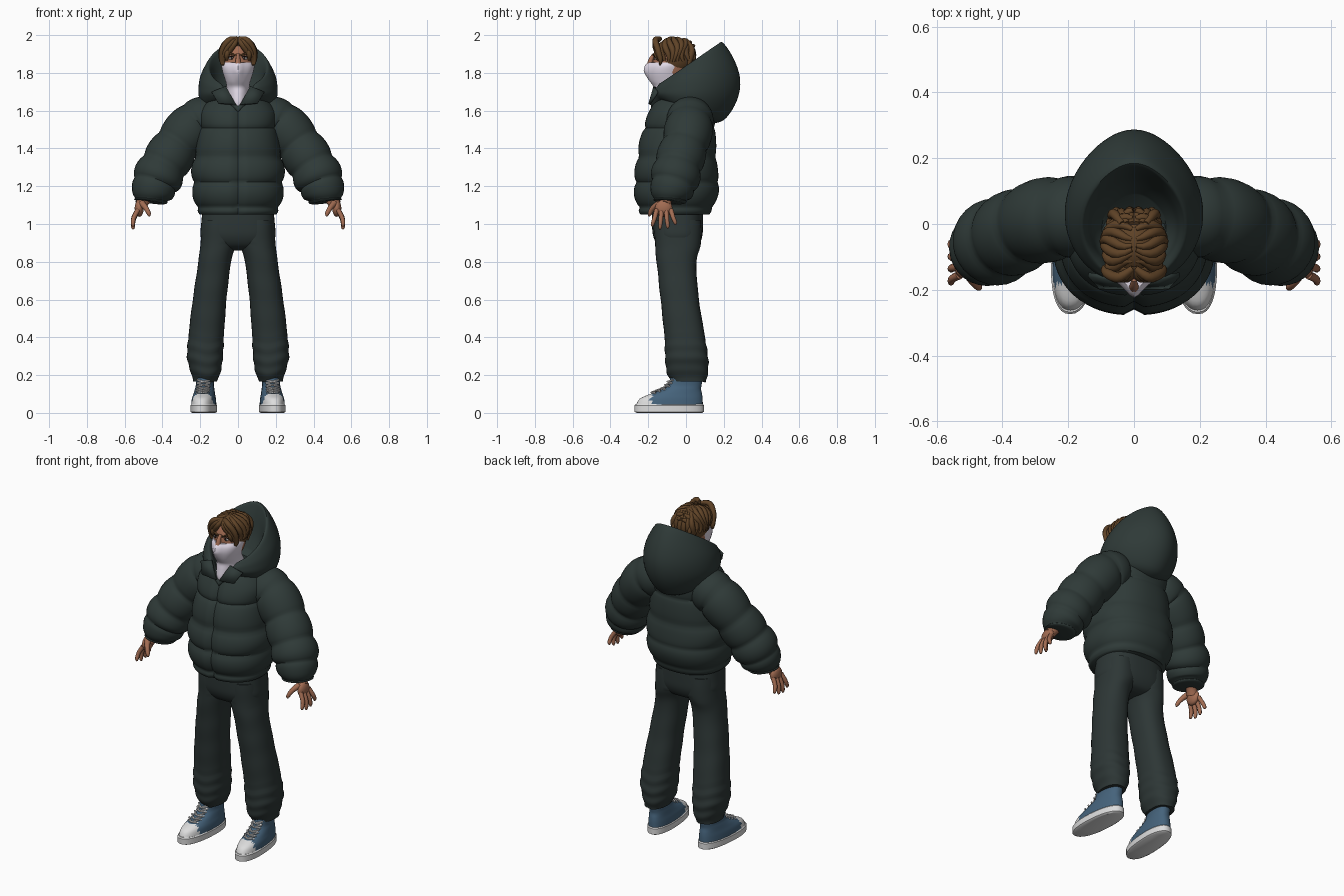
import bpy, bmesh, math
from mathutils import Vector, Matrix

if "Cube" in bpy.data.objects:
    bpy.data.objects.remove(bpy.data.objects["Cube"])


def material(name, r, g, b):
    m = bpy.data.materials.new(name)
    m.use_nodes = True
    m.diffuse_color = (r, g, b, 1)
    bsdf = m.node_tree.nodes["Principled BSDF"]
    bsdf.inputs["Base Color"].default_value = (r, g, b, 1)
    bsdf.inputs["Roughness"].default_value = 0.8
    return m


JACKET = material("dark green padding", .028, .042, .039)
PANTS = material("dark trouser cloth", .026, .037, .036)
SKIN = material("skin", .36, .15, .085)
HAIR = material("brown hair", .115, .056, .02)
MASK = material("pale lilac cloth", .76, .70, .80)
CANVAS = material("blue canvas", .06, .125, .2)
RUBBER = material("white rubber", .72, .72, .72)
DARK = material("dark eye", .02, .012, .01)


def finish(name, bm, mats, mirror=False, angle=50):
    bmesh.ops.recalc_face_normals(bm, faces=bm.faces)
    me = bpy.data.meshes.new(name)
    bm.to_mesh(me)
    bm.free()
    ob = bpy.data.objects.new(name, me)
    bpy.context.collection.objects.link(ob)
    for m in mats:
        me.materials.append(m)
    bpy.ops.object.select_all(action='DESELECT')
    ob.select_set(True)
    bpy.context.view_layer.objects.active = ob
    bpy.ops.object.shade_smooth_by_angle(angle=math.radians(angle))
    if mirror:
        ob.modifiers.new("Mirror", 'MIRROR').use_mirror_merge = False
    return ob


def resample(keys, steps):
    """Smooth curve through tuples of any length."""
    out = []
    for i in range(len(keys) - 1):
        a, b, c, d = (keys[max(0, min(len(keys) - 1, i + k))] for k in (-1, 0, 1, 2))
        for s in range(steps):
            t = s / steps
            out.append(tuple(q + .5 * t * (r - p + t * (2 * p - 5 * q + 4 * r - u + t * (3 * (q - r) + u - p)))
                             for p, q, r, u in zip(a, b, c, d)))
    return out + [tuple(keys[-1])]


def loft(bm, rings):
    rows = [[bm.verts.new(p) for p in r] for r in rings]
    for a, b in zip(rows, rows[1:]):
        for i in range(len(a)):
            j = (i + 1) % len(a)
            bm.faces.new((a[i], a[j], b[j], b[i]))
    bm.faces.new(rows[0])
    bm.faces.new(rows[-1])


def ring(z, w, front, back, xc=0, n=40, power=2.3):
    pts = []
    for i in range(n):
        t = math.tau * i / n
        s, c = (math.copysign(abs(f) ** (2 / power), f) for f in (math.sin(t), math.cos(t)))
        pts.append(Vector((xc + w * s, (front + back) / 2 - (back - front) / 2 * c, z)))
    return pts


def tube(bm, path, sides=10):
    """Path rows are x, y, z, radius."""
    pts = [Vector(p[:3]) for p in path]
    rings = []
    for i, p in enumerate(pts):
        d = (pts[min(i + 1, len(pts) - 1)] - pts[max(i - 1, 0)]).normalized()
        side = d.cross(Vector((0, 1, 0)) if abs(d.y) < .9 else Vector((1, 0, 0))).normalized()
        up = side.cross(d)
        rings.append([p + path[i][3] * (side * math.cos(a) + up * math.sin(a))
                      for a in (math.tau * k / sides for k in range(sides))])
    loft(bm, rings)


def ball(bm, loc, size, u=24, v=16):
    return bmesh.ops.create_uvsphere(bm, u_segments=u, v_segments=v, radius=1,
                                     matrix=Matrix.Translation(loc) @ Matrix.Diagonal((*size, 1)))["verts"]


def puff(v, seams):
    for a, b in zip(seams, seams[1:]):
        if a <= v <= b:
            return math.sqrt(max(0, math.sin(math.pi * (v - a) / (b - a))))
    return 0


# Padded jacket body with a zip crease down the front
bm = bmesh.new()
body = [(1.05, .205, -.245, .125), (1.12, .235, -.27, .16), (1.2, .245, -.28, .178), (1.3, .247, -.272, .168),
        (1.43, .22, -.25, .16), (1.52, .21, -.228, .158), (1.6, .2, -.195, .15), (1.66, .155, -.162, .11),
        (1.7, .08, -.11, .04)]
rings = []
for z, w, f, b in resample(body, 8):
    k = .92 + .08 * puff(z, (1.04, 1.085, 1.22, 1.355, 1.51, 1.66))
    r = ring(z, w * k, f * k, b * k, n=64)
    for p in r:
        if p.y < 0:
            p.y += .018 * math.exp(-(p.x / .014) ** 2)
    rings.append(r)
loft(bm, rings)
finish("jacket_body", bm, [JACKET])

# Padded sleeves
bm = bmesh.new()
arm = resample([(.13, .02, 1.56, .115), (.22, .02, 1.535, .13), (.31, .0, 1.435, .128), (.38, -.035, 1.33, .13),
                (.43, -.06, 1.235, .132), (.455, -.08, 1.16, .11), (.462, -.085, 1.115, .085)], 10)
seams = (0, .17, .36, .54, .72, .93, 1)
tube(bm, [(x, y, z, r * (.86 + .14 * puff(i / (len(arm) - 1), seams)))
          for i, (x, y, z, r) in enumerate(arm)], 28)
finish("sleeves", bm, [JACKET], True)

# Open hood: outer shell, rim, then the lining
bm = bmesh.new()
hood = [(.12, -.12, 1.66, .11, 1.53), (.18, -.16, 1.67, .2, 1.55), (.212, -.185, 1.69, .268, 1.65),
        (.214, -.185, 1.71, .287, 1.76), (.2, -.178, 1.72, .255, 1.87), (.166, -.168, 1.725, .192, 1.962),
        (.145, -.15, 1.715, .165, 1.92), (.13, -.13, 1.69, .13, 1.79), (.1, -.1, 1.67, .09, 1.71)]
rings = []
for w, fy, fz, by, bz in resample(hood, 5):
    r = []
    for i in range(56):
        t = math.tau * i / 56
        s = (1 - math.cos(t)) / 2
        x = w * math.sin(t) * (1 - .22 * s ** 3)
        notch = .095 * max(0, 1 - abs(x) / .09) if s < .5 else 0
        r.append((x, fy + (by - fy) * s, fz + (bz - fz) * s - notch))
    rings.append(r)
loft(bm, rings)
finish("hood", bm, [JACKET])

# Collar flaps
bm = bmesh.new()
bm.faces.new([bm.verts.new(p) for p in
              ((.065, -.172, 1.73), (.012, -.2, 1.635), (.105, -.198, 1.64), (.14, -.16, 1.7))])
ob = finish("collar_flaps", bm, [JACKET], True)
ob.modifiers.new("Thickness", 'SOLIDIFY').thickness = .014

# Trousers: hips and two loose legs bunched at the cuffs
bm = bmesh.new()
hips = [(1.1, .185, -.18, .09), (1.0, .195, -.18, .09), (.93, .197, -.172, .085), (.88, .16, -.14, .06), (.86, .06, -.08, .02)]
loft(bm, [ring(*k, power=2.6) for k in resample(hips, 5)])
finish("trouser_hips", bm, [PANTS])
bm = bmesh.new()
leg = [(1.02, .02, .19, -.17, .08), (.9, .01, .199, -.165, .08), (.8, .035, .21, -.155, .055), (.6, .06, .238, -.133, .07),
       (.42, .073, .26, -.115, .1), (.29, .08, .27, -.11, .118), (.22, .09, .255, -.1, .115), (.165, .112, .238, -.07, .105)]
rings = []
for z, xi, xo, f, b in resample(leg, 9):
    fold = 1 + (.022 * math.sin(z * 95) if z < .4 else .008 * math.sin(z * 40))
    r = ring(z, (xo - xi) / 2 * fold, f * fold, b * fold, (xi + xo) / 2, 32)
    for p in r:
        p.z += .012 * math.sin(p.x * 30) * (.17 < z < .9)
    rings.append(r)
loft(bm, rings)
finish("trouser_legs", bm, [PANTS], True)


# Shoes, turned slightly outwards
def shoe_rings(keys):
    rings = [ring(*k, .175, 36, 2.3) for k in keys]
    for p in (p for r in rings for p in r):
        p.x += -.07 * p.y
    return rings


bm = bmesh.new()
loft(bm, shoe_rings([(0, .06, -.26, .085), (.006, .069, -.273, .095), (.04, .069, -.274, .095), (.046, .064, -.268, .09)]))
finish("shoe_soles", bm, [RUBBER], True, 35)
bm = bmesh.new()
upper = [(.04, .065, -.265, .089), (.075, .062, -.245, .088), (.1, .056, -.19, .085), (.125, .051, -.125, .08),
         (.15, .047, -.095, .083), (.2, .05, -.08, .09)]
loft(bm, shoe_rings(resample(upper, 4)))
for f in bm.faces:
    f.material_index = int(f.calc_center_median().y < -.185)
finish("shoe_uppers", bm, [CANVAS, RUBBER], True)
bm = bmesh.new()
for i, (y, z) in enumerate(((-.18, .106), (-.155, .116), (-.13, .127), (-.108, .145), (-.095, .162))):
    for s in (-1, 1):
        xc = .175 - .07 * y
        tube(bm, [(xc - s * .034, y + .026, z + .012, .005), (xc, y - .003, z + .003, .005),
                  (xc + s * .034, y + .02, z - .004, .005)], 6)
finish("shoe_laces", bm, [RUBBER], True)

# Hands
bm = bmesh.new()
tube(bm, resample([(.46, -.085, 1.16, .032), (.49, -.1, 1.13, .028), (.515, -.113, 1.1, .034)], 4), 14)
ball(bm, (.523, -.118, 1.083), (.024, .046, .045))
for y, length in ((-.155, .085), (-.13, .1), (-.105, .095), (-.08, .075)):
    tip = y + (y + .118) * .6
    tube(bm, resample([(.53, y, 1.075, .013), (.552, (y + tip) / 2, 1.07 - length * .45, .012),
                       (.556, tip, 1.075 - length * .9, .01), (.553, tip, 1.072 - length, .004)], 4), 10)
tube(bm, resample([(.51, -.14, 1.11, .018), (.488, -.175, 1.085, .014), (.472, -.192, 1.055, .011),
                   (.47, -.195, 1.04, .004)], 4), 10)
finish("hands", bm, [SKIN], True)

# Head, eyes and brows
bm = bmesh.new()
ball(bm, (0, -.075, 1.85), (.084, .1, .125), 32, 24)
tube(bm, resample([(0, -.168, 1.9, .008), (0, -.184, 1.875, .012), (0, -.192, 1.845, .016)], 4))
finish("head", bm, [SKIN])
bm = bmesh.new()
ball(bm, (.035, -.163, 1.877), (.014, .005, .0065))
finish("eye_whites", bm, [RUBBER], True)
bm = bmesh.new()
ball(bm, (.034, -.167, 1.877), (.0065, .003, .0065))
tube(bm, [(.02, -.167, 1.884, .003), (.036, -.167, 1.888, .003), (.052, -.155, 1.882, .003)], 6)
finish("pupils_and_lids", bm, [DARK], True)
bm = bmesh.new()
tube(bm, [(.015, -.172, 1.894, .005), (.038, -.167, 1.902, .005), (.06, -.148, 1.895, .003)], 8)
finish("eyebrows", bm, [HAIR], True)

# Face covering running down into the collar
bm = bmesh.new()
cloth = [(1.6, .05, -.17, .03), (1.64, .058, -.182, .03), (1.69, .06, -.176, .03), (1.725, .06, -.172, .01),
         (1.755, .066, -.19, 0), (1.8, .08, -.2, 0), (1.835, .087, -.195, .01), (1.856, .084, -.178, .01)]
rings = []
for k in resample(cloth, 4):
    r = ring(*k, power=2)
    for p in r:
        if p.y < -.1 and p.z > 1.75:
            p.y -= .024 * math.exp(-(p.x / .025) ** 2) * min(1, (p.z - 1.75) / .06)
            p.z -= .25 * abs(p.x) * (p.z - 1.75)
    rings.append(r)
loft(bm, rings)
finish("face_covering", bm, [MASK])

# Hair cap, opened at the face
bm = bmesh.new()
ball(bm, (0, -.06, 1.885), (.094, .108, .105), 40, 28)
gone = []
for f in bm.faces:
    c = f.calc_center_median()
    if c.z < 1.82 or (c.y < -.1 and c.z < 1.962 - .7 * abs(c.x)):
        gone.append(f)
bmesh.ops.delete(bm, geom=gone, context='FACES')
finish("hair_cap", bm, [HAIR])

# Locks swept from the middle parting, plus fringe and back
bm = bmesh.new()
for i in range(9):
    y = -.145 + .022 * i
    k = math.sqrt(1 - ((y + .06) / .112) ** 2)
    path = []
    for j in range(9):
        a = math.radians(4 + 12.5 * j)
        path.append((.092 * k * math.sin(a), y + .012 * math.sin(j * .8 + i), 1.885 + .102 * k * math.cos(a),
                     .006 + .011 * math.sin(math.pi * (j + .4) / 9)))
    tube(bm, path, 8)
for dx, drop in ((0, 0), (.012, .012), (-.014, -.008)):
    tube(bm, resample([(.004, -.135, 1.982, .01), (.034 + dx, -.162, 1.962 + drop, .016),
                       (.068 + dx, -.15, 1.915 + drop, .016), (.083 + dx * .4, -.135, 1.87, .012),
                       (.08 + dx * .4, -.138, 1.84, .003)], 5), 8)
for x in (.012, .036, .06):
    tube(bm, resample([(x * .6, -.0, 1.975, .01), (x, .03, 1.93, .015), (x * 1.1, .042 - x * .3, 1.88, .015),
                       (x, .025 - x * .3, 1.815, .004)], 4), 8)
finish("hair_locks", bm, [HAIR], True)
